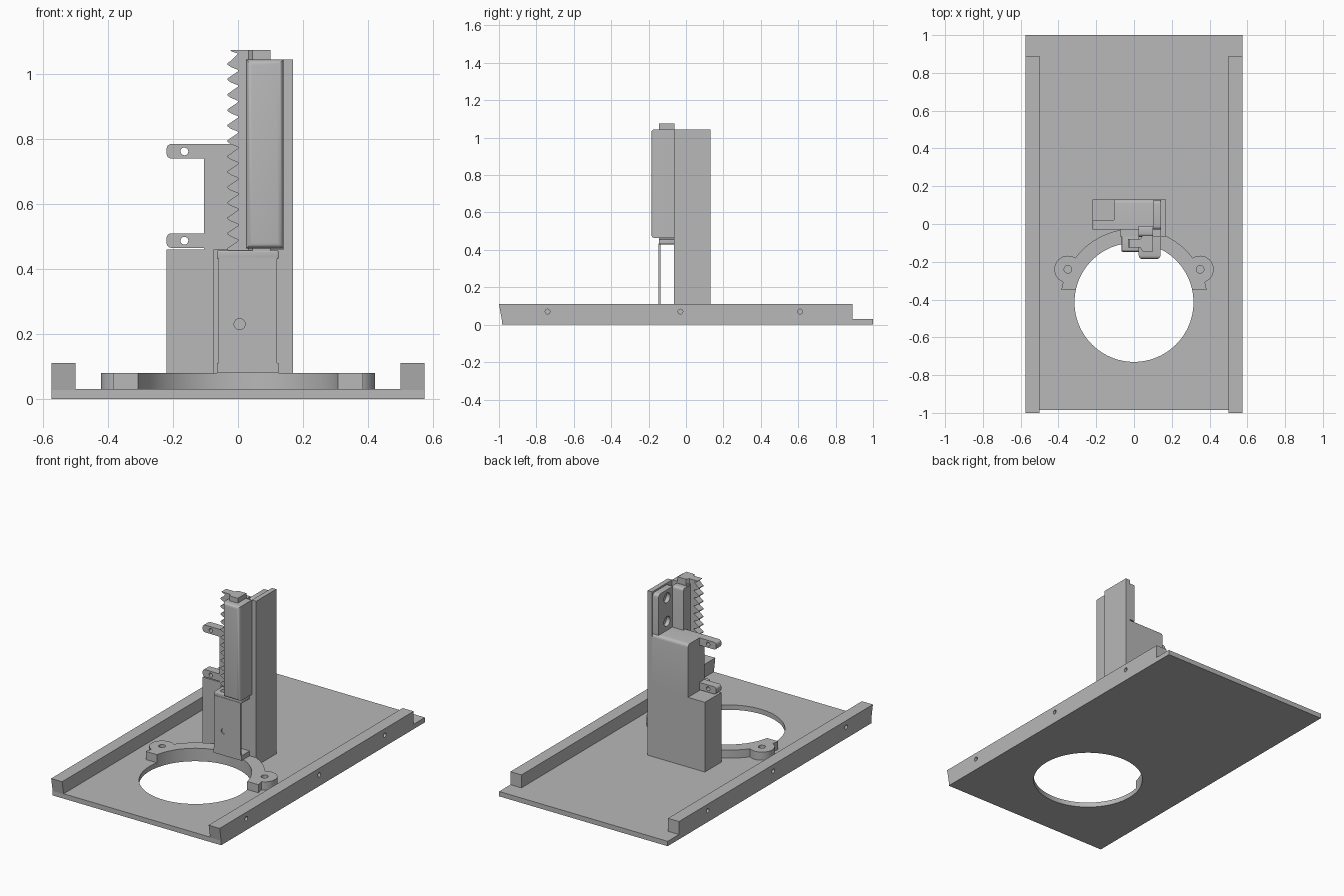
import bpy, bmesh, math
from mathutils import Matrix, Vector

old = bpy.data.objects.get("Cube")
if old:
    bpy.data.objects.remove(old, do_unlink=True)

grey = bpy.data.materials.new("light_grey")
grey.use_nodes = True
grey.diffuse_color = (0.48, 0.48, 0.48, 1)
grey.node_tree.nodes["Principled BSDF"].inputs["Base Color"].default_value = (0.48, 0.48, 0.48, 1)


def finish(name, bm):
    bmesh.ops.recalc_face_normals(bm, faces=bm.faces)
    me = bpy.data.meshes.new(name)
    bm.to_mesh(me)
    bm.free()
    ob = bpy.data.objects.new(name, me)
    bpy.context.collection.objects.link(ob)
    me.materials.append(grey)
    return ob


def box(name, xs, ys, zs, bevel=0, pick=None):
    """Box from ranges; edges chosen by pick(midpoint, direction) are rounded."""
    bm = bmesh.new()
    bmesh.ops.create_cube(bm, size=1)
    for v in bm.verts:
        v.co = Vector([r[0] if c < 0 else r[1] for c, r in zip(v.co, (xs, ys, zs))])
    if bevel:
        edges = [e for e in bm.edges if pick is None or
                 pick((e.verts[0].co + e.verts[1].co) / 2, e.verts[1].co - e.verts[0].co)]
        bmesh.ops.bevel(bm, geom=edges, offset=bevel, segments=4, profile=0.5, affect='EDGES')
    return finish(name, bm)


def rod(name, centre, radius, depth, axis='Z', sides=32):
    bm = bmesh.new()
    turn = {'X': Matrix.Rotation(math.pi / 2, 4, 'Y'),
            'Y': Matrix.Rotation(math.pi / 2, 4, 'X'), 'Z': Matrix()}[axis]
    bmesh.ops.create_cone(bm, cap_ends=True, segments=sides, radius1=radius, radius2=radius,
                          depth=depth, matrix=Matrix.Translation(centre) @ turn)
    return finish(name, bm)


def prism(name, points, offset):
    """Extrude a closed outline along offset."""
    bm = bmesh.new()
    face = bm.faces.new([bm.verts.new(p) for p in points])
    new = bmesh.ops.extrude_face_region(bm, geom=[face])["geom"]
    bmesh.ops.translate(bm, vec=offset, verts=[v for v in new if isinstance(v, bmesh.types.BMVert)])
    return finish(name, bm)


def combine(ob, other, op='DIFFERENCE'):
    mod = ob.modifiers.new("combine", 'BOOLEAN')
    mod.operation, mod.solver, mod.object = op, 'EXACT', other
    bpy.context.view_layer.update()
    with bpy.context.temp_override(object=ob, active_object=ob):
        bpy.ops.object.modifier_apply(modifier=mod.name)
    bpy.data.objects.remove(other, do_unlink=True)


def smooth(ob):
    for o in bpy.context.selected_objects:
        o.select_set(False)
    ob.select_set(True)
    bpy.context.view_layer.objects.active = ob
    bpy.ops.object.shade_smooth_by_angle(angle=math.radians(30))


HOLE = (0, -0.415, 0.05)

# Base plate with its round opening
plate = box("base_plate", (-0.575, 0.575), (-0.985, 1), (0, 0.03))
combine(plate, rod("cutter", HOLE, 0.315, 0.3, sides=96))
smooth(plate)

# Side rails with slanted front ends and small side holes
for side, name in ((-1, "right_rail"), (1, "left_rail")):
    x = 0.5 * side
    rail = prism(name, [(x, -0.98, 0), (x, 0.89, 0), (x, 0.89, 0.11), (x, -1, 0.11)],
                 (0.075 * side, 0, 0))
    for y in (-0.74, -0.03, 0.61):
        combine(rail, rod("cutter", (0.575 * side, y, 0.07), 0.013, 0.06, 'X', 20))
    smooth(rail)

# Half collar with two screw ears around the opening
collar = rod("collar", (0, -0.415, 0.055), 0.39, 0.05, sides=96)
combine(collar, box("cutter", (-1, 1), (-1, -0.35), (-1, 1)))
for side in (-1, 1):
    combine(collar, rod("ear", (0.35 * side, -0.24, 0.055), 0.072, 0.05), 'UNION')
combine(collar, rod("cutter", HOLE, 0.315, 0.3, sides=96))
for side in (-1, 1):
    combine(collar, rod("cutter", (0.35 * side, -0.24, 0.055), 0.02, 0.2))
smooth(collar)

# Housing: lower block, upper block and front boss
box("lower_housing", (-0.22, 0.14), (-0.03, 0.13), (0.03, 0.46))
upper = box("upper_housing", (-0.105, 0.14), (-0.03, 0.13), (0.46, 0.785), 0.02,
            lambda m, d: m.z > 0.78 and m.x < 0.1 and m.y > 0.1 and abs(d.x) > 0.1)
smooth(upper)
box("front_boss", (-0.075, 0.14), (-0.065, -0.03), (0.03, 0.46))

# Tall side wall and its screw pad
box("side_wall", (0.14, 0.17), (-0.065, 0.13), (0.03, 1.045))
pad = box("screw_pad", (0.10, 0.14), (-0.03, 0.125), (0.785, 1.035), 0.02,
          lambda m, d: m.z > 1 and abs(d.x) > 0.01)
for z in (0.84, 0.985):
    combine(pad, rod("cutter", (0.10, 0.042, z), 0.03, 0.05, 'X'))
smooth(pad)

# Two mounting tabs with rounded outer corners
for name, z in (("lower_tab", 0.465), ("upper_tab", 0.74)):
    tab = box(name, (-0.22, -0.10), (-0.03, 0.02), (z, z + 0.045), 0.015,
              lambda m, d: m.x < -0.2 and abs(d.y) > 0.01)
    combine(tab, rod("cutter", (-0.165, 0, z + 0.022), 0.012, 0.3, 'Y', 24))
    smooth(tab)

# Thin front cover with lid and foot
cover = box("front_cover", (-0.06, 0.12), (-0.147, -0.137), (0.10, 0.435))
combine(cover, rod("cutter", (0.005, -0.147, 0.23), 0.017, 0.012, 'Y', 24))
smooth(cover)
lid = box("cover_lid", (-0.065, 0.125), (-0.145, -0.06), (0.43, 0.457), 0.005)
smooth(lid)
box("cover_foot", (-0.065, 0.125), (-0.145, -0.06), (0.08, 0.11))

# Rounded rack guide and the bracket behind it
guide = box("rack_guide", (0.025, 0.14), (-0.185, -0.065), (0.463, 1.045), 0.018,
            lambda m, d: m.y < -0.18)
smooth(guide)
bracket = box("guide_bracket", (0.025, 0.10), (-0.066, -0.01), (0.463, 1.04), 0.015,
              lambda m, d: m.z > 1 and abs(d.x) > 0.01)
smooth(bracket)

# Toothed rack with a thicker sliding spine
top, bottom, pitch = 1.075, 0.455, 0.0475
outline = [(0.05, bottom), (0.05, top), (-0.025, top), (-0.02, top - 0.005), (0, top - 0.012)]
z = top - 0.024
while z - pitch / 2 > bottom:
    outline += [(0, z + 0.005)] if z < top - 0.03 else []
    outline += [(-0.022, z - 0.01), (-0.032, z - 0.017), (-0.032, z - 0.022),
                (-0.022, z - 0.029), (0, z - 0.038)]
    z -= pitch
outline.append((0, bottom))
prism("rack_teeth", [(x, -0.125, h) for x, h in outline], (0, 0.045, 0))
spine = [(0.03, -0.12), (0.045, -0.145), (0.10, -0.145), (0.10, -0.062), (0.045, -0.062), (0.03, -0.085)]
prism("rack_spine", [(x, y, bottom) for x, y in spine], (0, 0, top - bottom))
